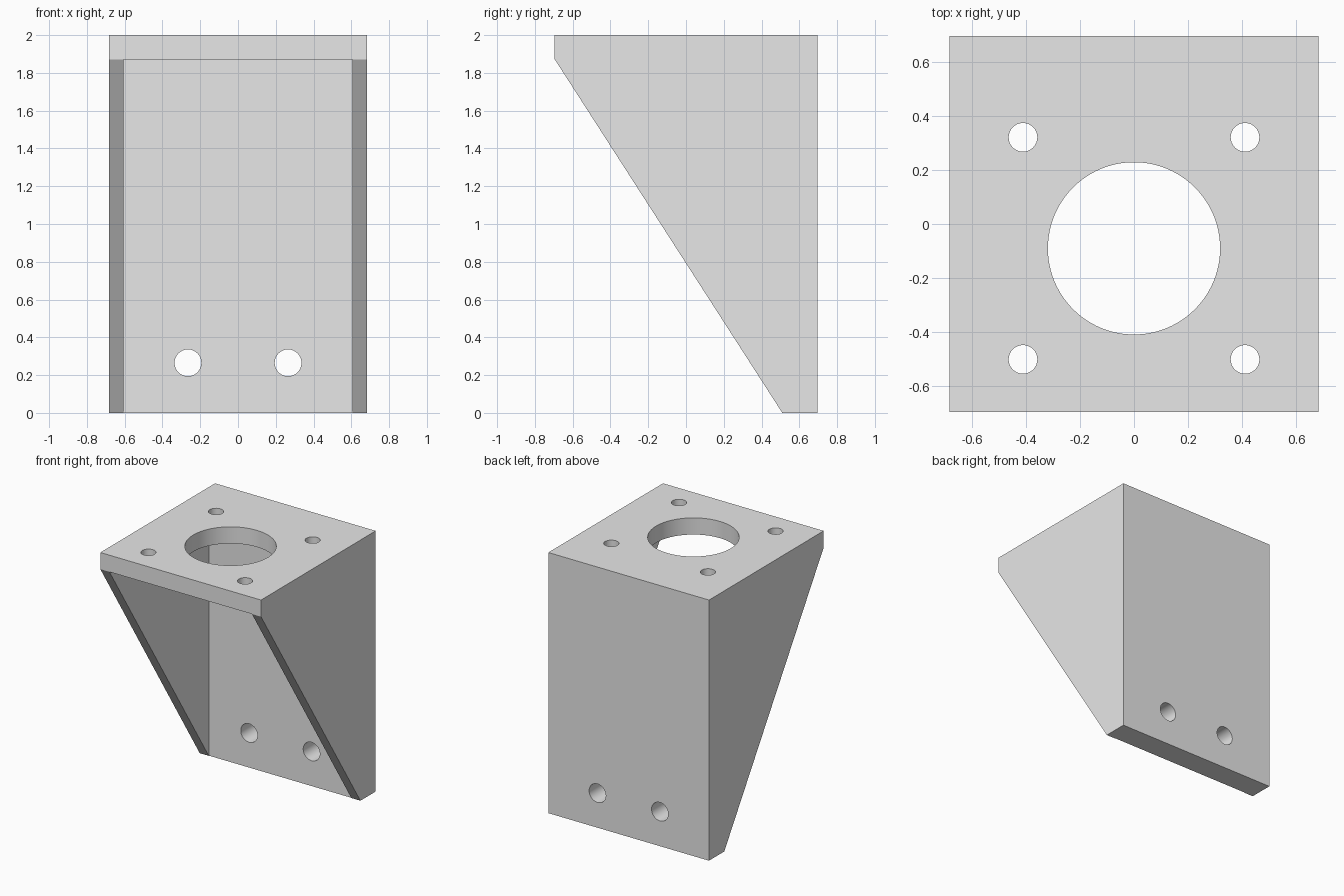
import bpy
import bmesh
import math

default = bpy.data.objects.get("Cube")
if default:
    bpy.data.objects.remove(default, do_unlink=True)

HALF_WIDTH, INNER_HALF, DEPTH = 0.682, 0.605, 0.695
TOP, PLATE_UNDERSIDE, BACK_PLATE_FRONT = 2.0, 1.872, 0.513

grey = bpy.data.materials.new("light_grey")
grey.use_nodes = True
grey.diffuse_color = (0.8, 0.8, 0.8, 1)
grey.node_tree.nodes["Principled BSDF"].inputs["Base Color"].default_value = (0.8, 0.8, 0.8, 1)


def extrude_profile(name, profile, half_width):
    """Extrude a closed (y, z) outline across x."""
    bm = bmesh.new()
    face = bm.faces.new([bm.verts.new((-half_width, y, z)) for y, z in profile])
    result = bmesh.ops.extrude_face_region(bm, geom=[face])
    moved = [v for v in result["geom"] if isinstance(v, bmesh.types.BMVert)]
    bmesh.ops.translate(bm, verts=moved, vec=(2 * half_width, 0, 0))
    bmesh.ops.recalc_face_normals(bm, faces=bm.faces)
    mesh = bpy.data.meshes.new(name)
    bm.to_mesh(mesh)
    bm.free()
    obj = bpy.data.objects.new(name, mesh)
    bpy.context.collection.objects.link(obj)
    obj.data.materials.append(grey)
    return obj


def drill(name, radius, location, rotation=(0, 0, 0), segments=32):
    bpy.ops.mesh.primitive_cylinder_add(vertices=segments, radius=radius, depth=0.6,
                                        location=location, rotation=rotation)
    obj = bpy.context.object
    obj.name = name
    obj.data.materials.append(grey)
    return obj


# Solid wedge with the sloping front
bracket = extrude_profile("mounting_bracket", [
    (DEPTH, 0), (DEPTH, TOP), (-DEPTH, TOP), (-DEPTH, PLATE_UNDERSIDE), (0.51, 0)], HALF_WIDTH)

# Pocket that leaves the top plate, back plate and two side gussets
cutters = [extrude_profile("pocket_cutter", [
    (BACK_PLATE_FRONT, -1), (BACK_PLATE_FRONT, PLATE_UNDERSIDE),
    (-1, PLATE_UNDERSIDE), (-1, -1)], INNER_HALF)]

# Large centre opening and four bolt holes in the top plate
cutters.append(drill("centre_hole_cutter", 0.318, (0, -0.09, TOP), segments=96))
for x in (-0.41, 0.41):
    for y in (-0.5, 0.32):
        cutters.append(drill("bolt_hole_cutter", 0.053, (x, y, TOP)))

# Two fixing holes through the back plate
for x in (-0.265, 0.265):
    cutters.append(drill("fixing_hole_cutter", 0.071, (x, 0.6, 0.265), (math.pi / 2, 0, 0)))

# Cut, then discard the cutters
bpy.ops.object.select_all(action="DESELECT")
bpy.context.view_layer.objects.active = bracket
bracket.select_set(True)
for cutter in cutters:
    cutter.hide_render = True
    cut = bracket.modifiers.new("cut", "BOOLEAN")
    cut.operation = "DIFFERENCE"
    cut.solver = "EXACT"
    cut.object = cutter
    bpy.ops.object.modifier_apply(modifier=cut.name)
for cutter in cutters:
    bpy.data.objects.remove(cutter, do_unlink=True)

bpy.ops.object.shade_smooth_by_angle(angle=math.radians(30))
